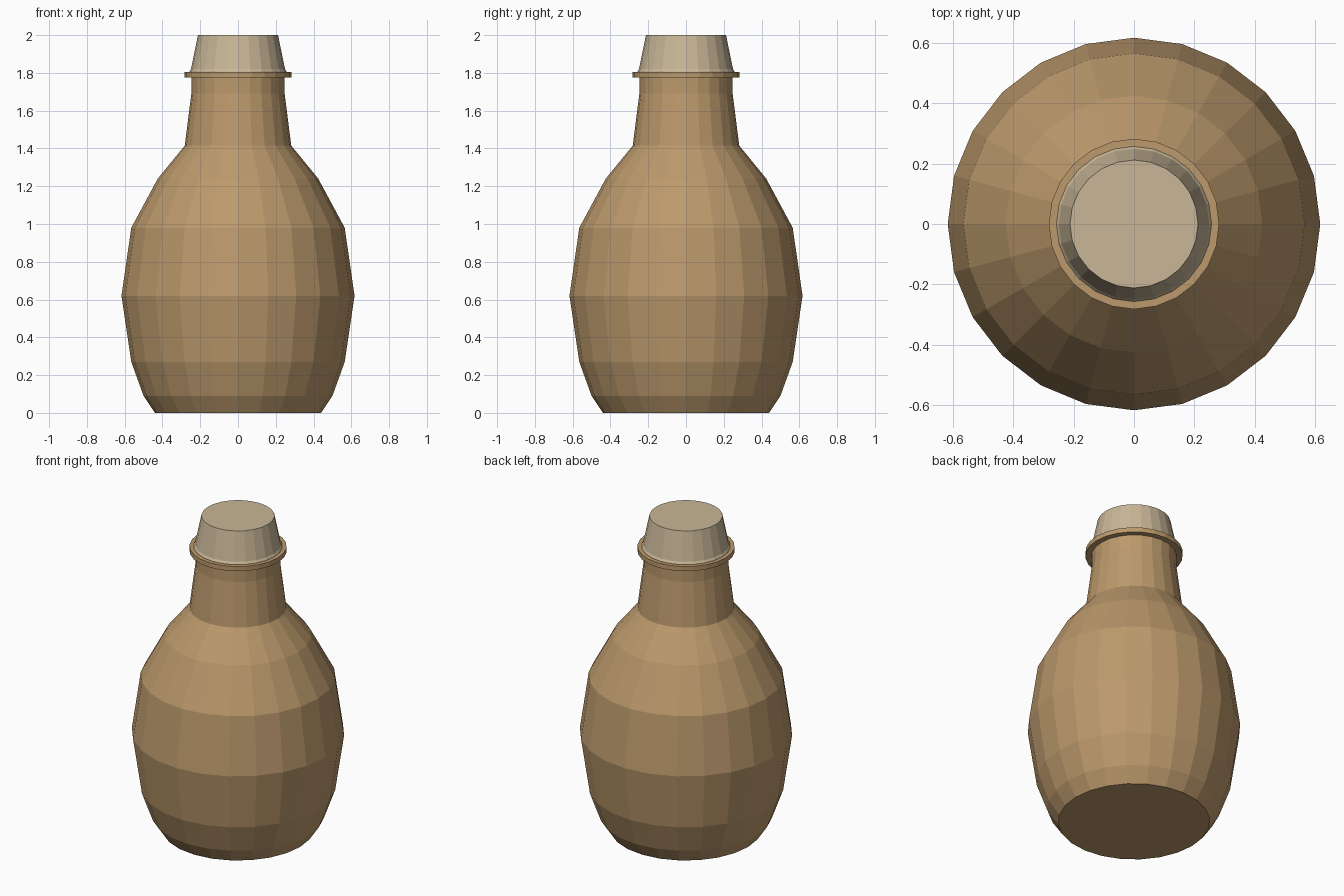
import bpy, bmesh
from math import sin, cos, tau

if "Cube" in bpy.data.objects:
    bpy.data.objects.remove(bpy.data.objects["Cube"])

SIDES = 24


def material(name, color):
    m = bpy.data.materials.new(name)
    m.diffuse_color = (*color, 1)
    m.use_nodes = True
    m.node_tree.nodes["Principled BSDF"].inputs["Base Color"].default_value = m.diffuse_color
    return m


def lathe(name, profile, mat):
    """Revolve (radius, height) points around z and cap both ends."""
    bm = bmesh.new()
    rings = [[bm.verts.new((r * cos(tau * i / SIDES), r * sin(tau * i / SIDES), z))
              for i in range(SIDES)] for r, z in profile]
    for low, high in zip(rings, rings[1:]):
        for i in range(SIDES):
            j = (i + 1) % SIDES
            bm.faces.new((low[i], low[j], high[j], high[i]))
    bm.faces.new(rings[0][::-1])
    bm.faces.new(rings[-1])
    mesh = bpy.data.meshes.new(name)
    bm.to_mesh(mesh)
    bm.free()
    mesh.materials.append(mat)
    obj = bpy.data.objects.new(name, mesh)
    bpy.context.collection.objects.link(obj)
    return obj


clay = material("clay", (0.50, 0.32, 0.15))
cork = material("cork", (0.58, 0.47, 0.31))

# Bulging body, shoulder and neck
lathe("bottle_body", [(0.44, 0), (0.50, 0.09), (0.565, 0.27), (0.617, 0.62),
                      (0.565, 0.98), (0.425, 1.24), (0.282, 1.415),
                      (0.247, 1.69), (0.247, 1.78)], clay)

# Thin collar around the mouth
lathe("neck_collar", [(0.247, 1.775), (0.282, 1.775), (0.282, 1.805), (0.25, 1.805)], clay)

# Tapered stopper with a slightly flared foot
lathe("stopper", [(0.257, 1.80), (0.257, 1.808), (0.249, 1.82), (0.212, 2.0)], cork)
